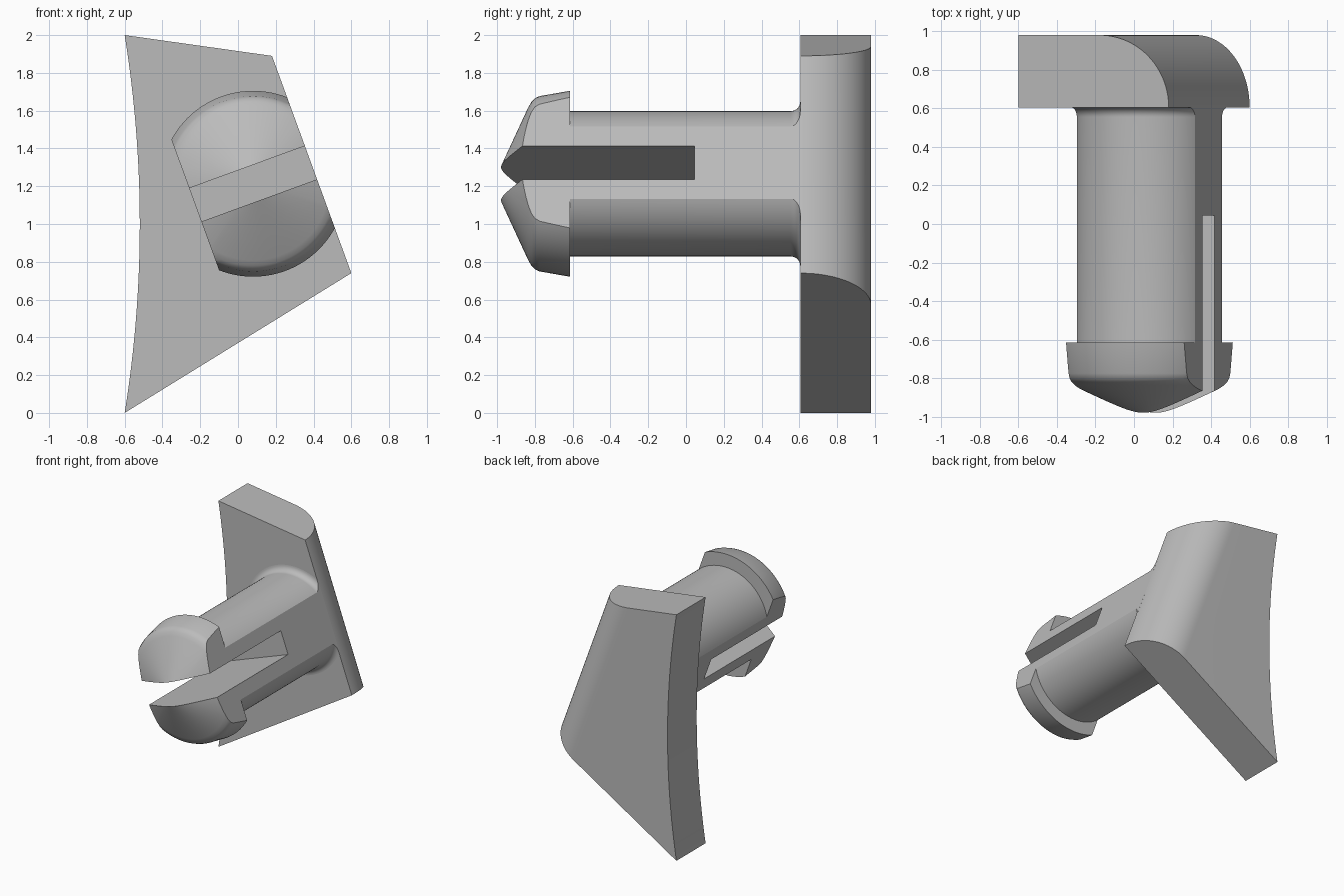
import bpy, bmesh, math
from mathutils import Vector

cube = bpy.data.objects.get("Cube")
if cube:
    bpy.data.objects.remove(cube, do_unlink=True)

grey = bpy.data.materials.new("light grey plastic")
grey.use_nodes = True
COLOR = (0.5, 0.5, 0.5, 1)
grey.diffuse_color = COLOR
grey.node_tree.nodes["Principled BSDF"].inputs["Base Color"].default_value = COLOR

FRONT, BACK = 0.605, 0.98                 # plate faces along y
TOP, LOW = Vector((0.18, 0, 1.89)), Vector((0.6, 0, 0.74))
LEFT_TOP, LEFT_LOW = Vector((-0.6, 0, 2)), Vector((-0.6, 0, 0))
along = (TOP - LOW).normalized()          # direction of the slanted edge
across = Vector((along.z, 0, -along.x))   # outward from the slanted edge
CENTRE = Vector((0.08, 0, 1.213))         # pin axis
FLAT = (LOW - CENTRE).dot(across)         # pin flats, flush with the plate edge


def finish(bm, name):
    bmesh.ops.recalc_face_normals(bm, faces=bm.faces)
    mesh = bpy.data.meshes.new(name)
    bm.to_mesh(mesh)
    bm.free()
    obj = bpy.data.objects.new(name, mesh)
    bpy.context.collection.objects.link(obj)
    mesh.materials.append(grey)
    return obj


def smooth(obj):
    bpy.ops.object.select_all(action='DESELECT')
    obj.select_set(True)
    bpy.context.view_layer.objects.active = obj
    bpy.ops.object.shade_smooth_by_angle(angle=math.radians(25))


def loft(bm, rings):
    loops = [[bm.verts.new(p) for p in ring] for ring in rings]
    n = len(loops[0])
    for a, b in zip(loops, loops[1:]):
        for i in range(n):
            j = (i + 1) % n
            bm.faces.new((a[i], a[j], b[j], b[i]))
    bm.faces.new(loops[0])
    bm.faces.new(loops[-1])


# Plate: hollow left edge, slanted right edge rounded towards the back
top_in = (LEFT_TOP - TOP).normalized()
low_in = (LEFT_LOW - LOW).normalized()
hollow = [Vector((-0.6 + 0.08 * (1 - t * t), 0, 1 + t))
          for t in [i / 16 - 1 for i in range(33)]]
rings = []
for k in range(25):
    a = math.pi / 2 * k / 24
    inset = 0.32 * (1 - math.cos(a))
    offset = Vector((0, FRONT + (BACK - FRONT) * math.sin(a), 0))
    corners = [TOP - top_in * inset / top_in.dot(across),
               LOW - low_in * inset / low_in.dot(across)]
    rings.append([p + offset for p in hollow + corners])
bm = bmesh.new()
loft(bm, rings)
smooth(finish(bm, "plate"))

# Pin: turned profile of (y, radius) with a domed barbed head and root fillet
profile = [(-1.015, 0.02), (-0.98, 0.092), (-0.835, 0.405), (-0.818, 0.434),
           (-0.8, 0.453), (-0.775, 0.464), (-0.615, 0.492), (-0.615, 0.385)]
for k in range(9):
    a = math.pi / 2 * k / 8
    profile.append((FRONT - 0.05 + 0.05 * math.sin(a), 0.435 - 0.05 * math.cos(a)))
profile.append((FRONT + 0.01, 0.435))
SIDES = 96
bm = bmesh.new()
loft(bm, [[CENTRE + Vector((r * math.cos(t), y, r * math.sin(t)))
           for t in [math.tau * i / SIDES for i in range(SIDES)]]
          for y, r in profile])

# Flats on both sides of the pin
for side in (1, -1):
    cut = bmesh.ops.bisect_plane(
        bm, geom=bm.verts[:] + bm.edges[:] + bm.faces[:],
        plane_co=CENTRE + across * FLAT * side, plane_no=across * side,
        clear_outer=True)
    rim = [e for e in cut["geom_cut"] if isinstance(e, bmesh.types.BMEdge)]
    bmesh.ops.contextual_create(bm, geom=rim)
pin = finish(bm, "split_pin")

# Slot that splits the pin into two prongs
bm = bmesh.new()
HALF = 0.094
loft(bm, [[CENTRE + across * u + along * v + Vector((0, y, 0))
           for u, v in ((-1, -HALF), (1, -HALF), (1, HALF), (-1, HALF))]
          for y in (-1.5, 0.045)])
slot = finish(bm, "slot_cutter")
slot.hide_render = True
slot.display_type = 'WIRE'
mod = pin.modifiers.new("slot", 'BOOLEAN')
mod.operation = 'DIFFERENCE'
mod.solver = 'EXACT'
mod.object = slot
bpy.context.view_layer.objects.active = pin
bpy.ops.object.modifier_apply(modifier=mod.name)
bpy.data.objects.remove(slot, do_unlink=True)
smooth(pin)
